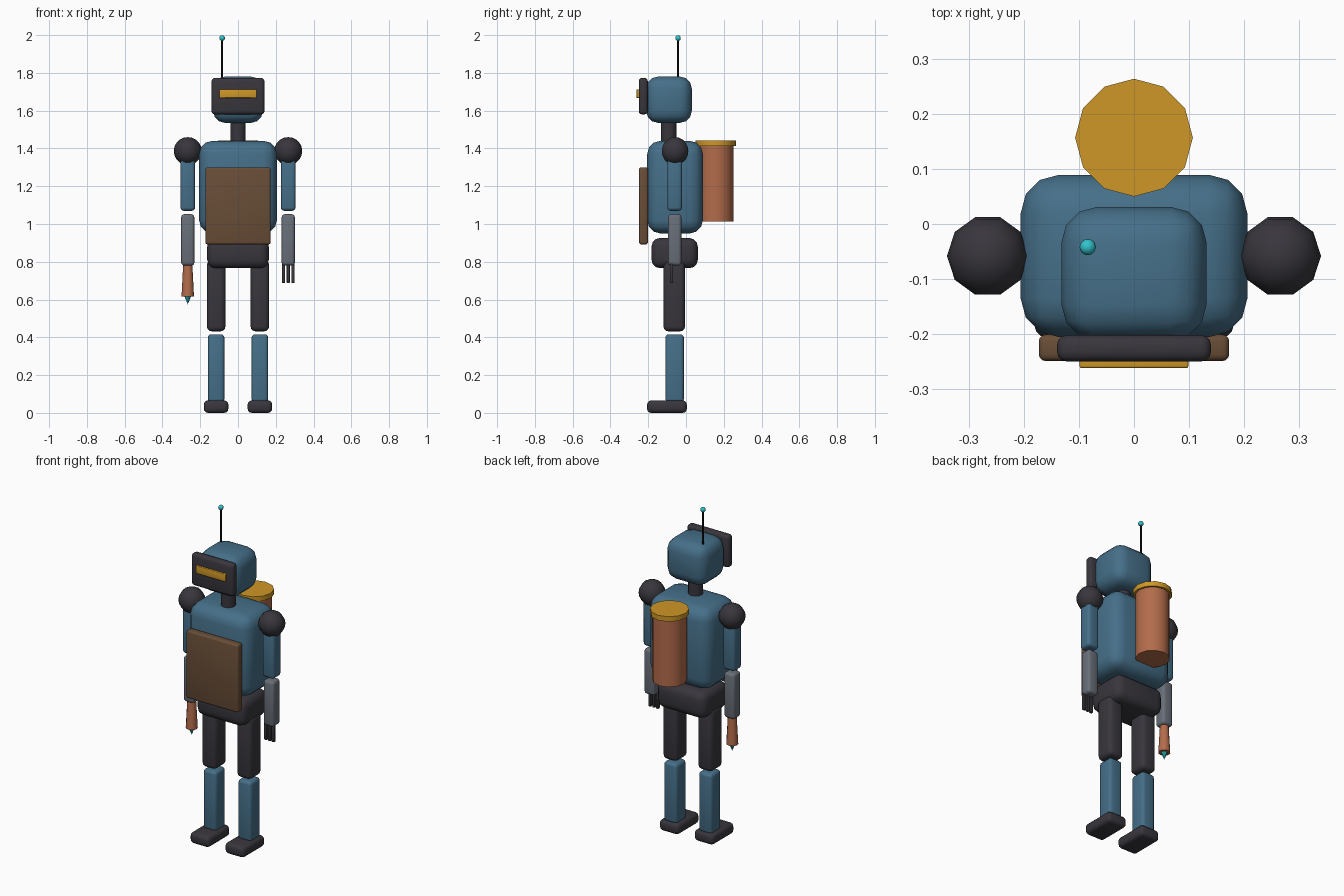
import bpy, bmesh, math
from mathutils import Matrix, Vector

if "Cube" in bpy.data.objects:
    bpy.data.objects.remove(bpy.data.objects["Cube"], do_unlink=True)


def material(name, *rgb):
    mat = bpy.data.materials.new(name)
    mat.use_nodes = True
    mat.diffuse_color = (*rgb, 1)
    bsdf = next(n for n in mat.node_tree.nodes if n.type == 'BSDF_PRINCIPLED')
    bsdf.inputs["Base Color"].default_value = (*rgb, 1)
    return mat


BLUE = material("steel_blue", 0.06, 0.16, 0.25)
DARK = material("charcoal", 0.04, 0.037, 0.046)
GOLD = material("gold", 0.62, 0.31, 0.02)
BROWN = material("leather_brown", 0.14, 0.075, 0.038)
COPPER = material("copper", 0.45, 0.15, 0.07)
GREY = material("grey_metal", 0.14, 0.16, 0.19)
TEAL = material("teal_glow", 0.03, 0.55, 0.6)
BLACK = material("black", 0.008, 0.008, 0.01)
parts = []


def finish(name, bm, mat, centre):
    bmesh.ops.translate(bm, verts=bm.verts, vec=Vector(centre))
    mesh = bpy.data.meshes.new(name)
    bm.to_mesh(mesh)
    bm.free()
    mesh.materials.append(mat)
    obj = bpy.data.objects.new(name, mesh)
    bpy.context.collection.objects.link(obj)
    parts.append(obj)


def box(name, mat, centre, size, bevel, segments=3):
    bm = bmesh.new()
    bmesh.ops.create_cube(bm, size=1)
    bmesh.ops.scale(bm, verts=bm.verts, vec=Vector(size))
    bmesh.ops.bevel(bm, geom=bm.edges[:], offset=bevel, segments=segments,
                    profile=0.5, affect='EDGES', clamp_overlap=True)
    finish(name, bm, mat, centre)


def cone(name, mat, x, y, z_low, z_high, r_low, r_high, sides=12):
    bm = bmesh.new()
    bmesh.ops.create_cone(bm, cap_ends=True, segments=sides, radius1=r_low,
                          radius2=r_high, depth=z_high - z_low)
    bmesh.ops.remove_doubles(bm, verts=bm.verts, dist=1e-5)
    finish(name, bm, mat, (x, y, (z_low + z_high) / 2))


def ball(name, mat, centre, radius):
    bm = bmesh.new()
    bmesh.ops.create_uvsphere(bm, u_segments=10, v_segments=10, radius=radius)
    bmesh.ops.rotate(bm, verts=bm.verts, matrix=Matrix.Rotation(math.pi / 10, 3, 'Z'))
    finish(name, bm, mat, centre)


# Body
box("torso", BLUE, (0, -0.058, 1.195), (0.412, 0.295, 0.49), 0.07)
box("pelvis", DARK, (0, -0.06, 0.846), (0.326, 0.245, 0.16), 0.045)
box("chest_apron", BROWN, (0, -0.225, 1.096), (0.346, 0.048, 0.408), 0.012)

# Head
cone("neck", DARK, 0, -0.092, 1.43, 1.56, 0.041, 0.041)
box("head", BLUE, (0, -0.09, 1.658), (0.264, 0.242, 0.246), 0.065)
box("visor", DARK, (0, -0.226, 1.677), (0.28, 0.048, 0.194), 0.018)
box("visor_strip", GOLD, (0, -0.25, 1.69), (0.198, 0.024, 0.046), 0.004)
cone("antenna_rod", BLACK, -0.084, -0.042, 1.74, 1.98, 0.005, 0.005, 8)
ball("antenna_tip", TEAL, (-0.084, -0.042, 1.984), 0.015)

# Back tank
cone("tank", COPPER, 0, 0.157, 1.013, 1.42, 0.095, 0.095)
cone("tank_cap", GOLD, 0, 0.157, 1.412, 1.442, 0.107, 0.107)

# Limbs, mirrored left and right
for side, s in (("left", 1), ("right", -1)):
    arm, leg = 0.266 * s, 0.116 * s
    ball(side + "_shoulder", DARK, (arm, -0.058, 1.386), 0.074)
    box(side + "_upper_arm", BLUE, (arm, -0.06, 1.22), (0.078, 0.078, 0.3), 0.018)
    box(side + "_forearm", GREY, (arm, -0.06, 0.916), (0.07, 0.07, 0.272), 0.016)
    box(side + "_thigh", DARK, (leg, -0.062, 0.62), (0.098, 0.114, 0.376), 0.025)
    box(side + "_shin", BLUE, (leg, -0.06, 0.236), (0.088, 0.098, 0.36), 0.018)
    box(side + "_foot", DARK, (leg, -0.101, 0.033), (0.13, 0.21, 0.066), 0.022)

# Left hand with three fingers
for i in range(3):
    box(f"finger_{i + 1}", DARK, (0.241 + 0.025 * i, -0.077, 0.74),
        (0.017, 0.017, 0.105), 0.004, 2)

# Right hand torch
cone("torch_body", COPPER, -0.266, -0.06, 0.617, 0.79, 0.033, 0.024)
cone("torch_tip", TEAL, -0.266, -0.06, 0.575, 0.622, 0, 0.02, 8)

# Smooth rounded surfaces, keep hard rims
bpy.ops.object.select_all(action='DESELECT')
for obj in parts:
    obj.select_set(True)
bpy.context.view_layer.objects.active = parts[0]
bpy.ops.object.shade_smooth_by_angle(angle=math.radians(40))
